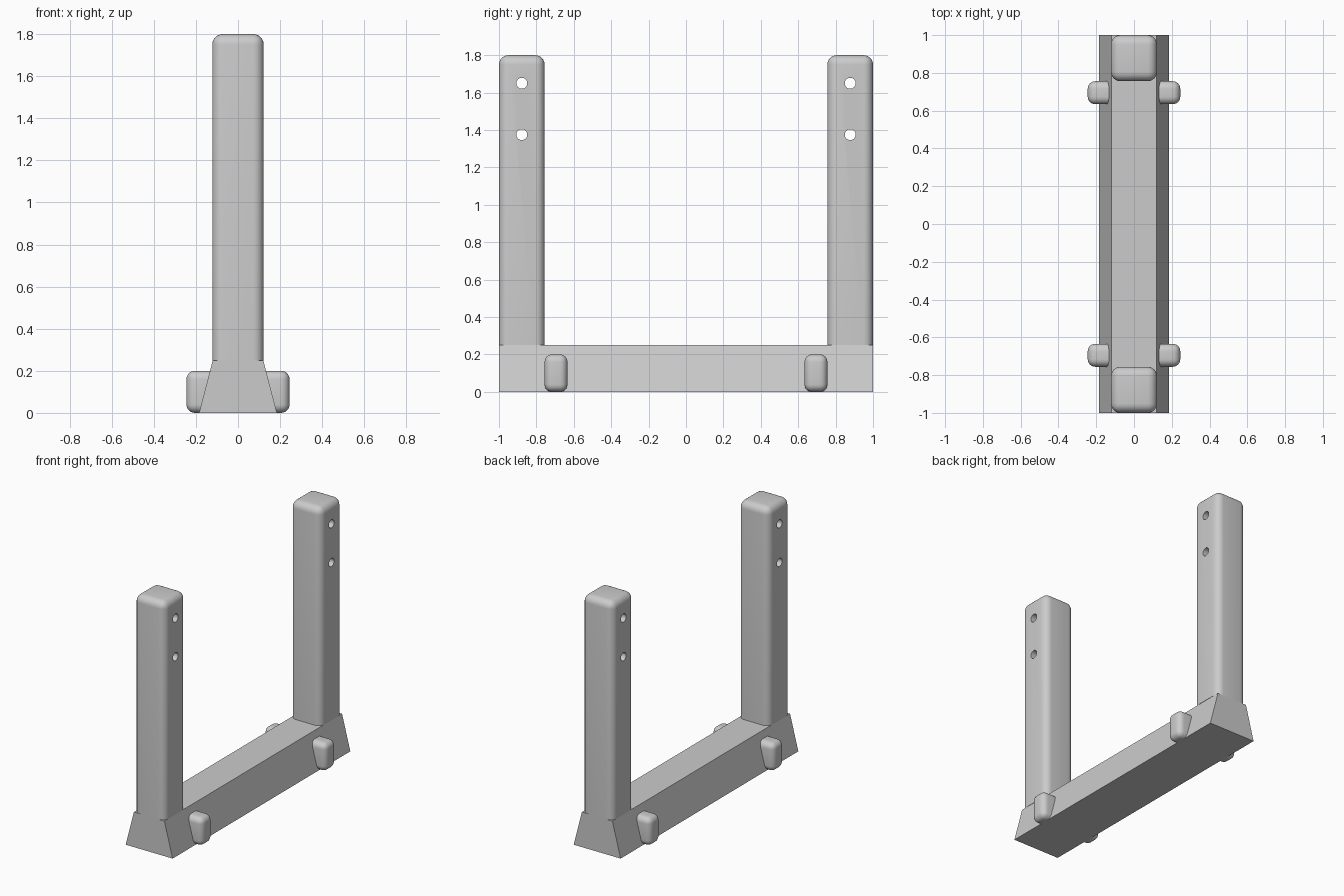
import bpy
import bmesh
from math import pi, radians
from mathutils import Matrix, Vector

cube = bpy.data.objects.get("Cube")
if cube:
    bpy.data.objects.remove(cube, do_unlink=True)

grey = bpy.data.materials.new("plain_grey")
grey.use_nodes = True
COLOR = (0.6, 0.6, 0.6, 1)
grey.diffuse_color = COLOR
grey.node_tree.nodes["Principled BSDF"].inputs["Base Color"].default_value = COLOR

BASE_H, TOP, POST_Y = 0.25, 1.8, 0.878


def add_object(name, bm):
    bmesh.ops.recalc_face_normals(bm, faces=bm.faces)
    mesh = bpy.data.meshes.new(name)
    bm.to_mesh(mesh)
    bm.free()
    mesh.materials.append(grey)
    obj = bpy.data.objects.new(name, mesh)
    bpy.context.collection.objects.link(obj)
    return obj


def box(low, high):
    bm = bmesh.new()
    low, high = Vector(low), Vector(high)
    bmesh.ops.create_cube(bm, size=1, matrix=Matrix.Translation((low + high) / 2)
                          @ Matrix.Diagonal((*(high - low), 1)))
    return bm


def round_edges(bm, edges, radius):
    bmesh.ops.bevel(bm, geom=edges, offset=radius, segments=6, profile=0.5,
                    affect='EDGES', clamp_overlap=True)


def smooth(obj):
    bpy.ops.object.select_all(action='DESELECT')
    obj.select_set(True)
    bpy.context.view_layer.objects.active = obj
    bpy.ops.object.shade_smooth_by_angle(angle=radians(30))


# Tapered base beam
bm = box((-0.185, -1, 0), (0.185, 1, BASE_H))
for v in bm.verts:
    if v.co.z > 0.1:
        v.co.x *= 0.12 / 0.185
add_object("base_beam", bm)

for side, label in ((-1, "front"), (1, "back")):
    # Upright post, rounded everywhere but at its foot
    mid = side * POST_Y
    bm = box((-0.122, mid - 0.122, BASE_H), (0.122, mid + 0.122, TOP))
    round_edges(bm, [e for e in bm.edges
                     if max(v.co.z for v in e.verts) > 1], 0.05)

    post = add_object(label + "_post", bm)

    # Two bolt holes through the post
    bm = bmesh.new()
    for z in (1.375, 1.65):
        bmesh.ops.create_cone(bm, cap_ends=True, segments=32, radius1=0.029,
                              radius2=0.029, depth=0.6,
                              matrix=Matrix.Translation((0, mid, z))
                              @ Matrix.Rotation(pi / 2, 4, 'Y'))
    cutter = add_object(label + "_hole_cutter", bm)
    cutter.hide_render = True
    cut = post.modifiers.new("holes", 'BOOLEAN')
    cut.operation, cut.solver, cut.object = 'DIFFERENCE', 'EXACT', cutter
    smooth(post)
    bpy.ops.object.modifier_apply(modifier=cut.name)
    bpy.data.objects.remove(cutter, do_unlink=True)
    smooth(post)

    # Rounded stub feet on both flanks
    for flank, hand in ((1, "left"), (-1, "right")):
        y = side * 0.695
        xs = sorted((flank * 0.06, flank * 0.245))
        bm = box((xs[0], y - 0.061, 0), (xs[1], y + 0.061, 0.2))
        round_edges(bm, bm.edges[:], 0.04)
        smooth(add_object(f"{label}_{hand}_foot", bm))
